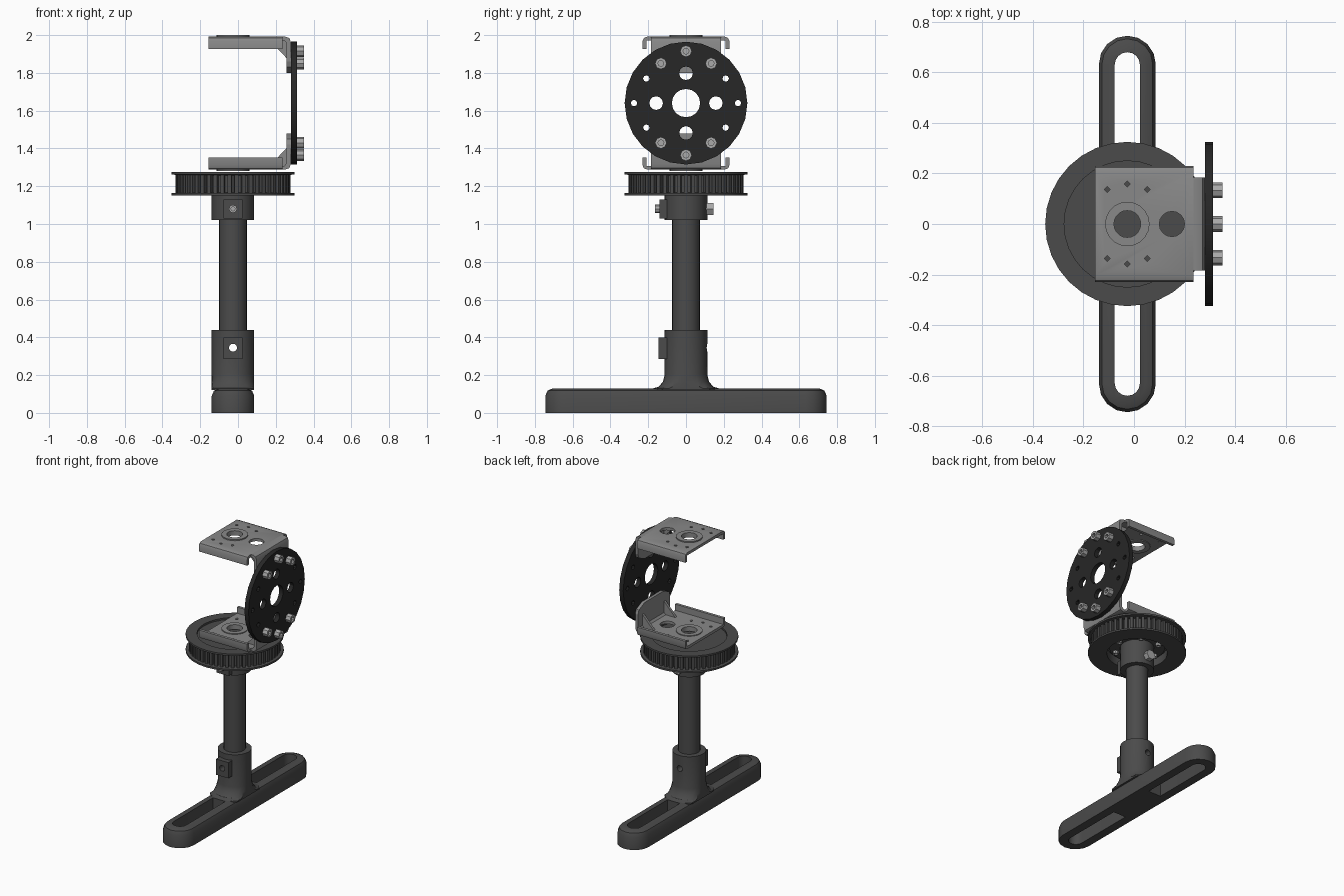
import bpy, bmesh, math
from mathutils import Vector

if "Cube" in bpy.data.objects:
    bpy.data.objects.remove(bpy.data.objects["Cube"])

CX = -0.0265   # x of the column axis
DZ = 1.64      # height of the disc centre


def material(name, v):
    m = bpy.data.materials.new(name)
    m.diffuse_color = (v, v, v, 1)
    m.use_nodes = True
    m.node_tree.nodes["Principled BSDF"].inputs["Base Color"].default_value = m.diffuse_color
    return m


DARK, BLACK = material("dark_metal", 0.07), material("black_metal", 0.02)
STEEL, LIGHT = material("bracket_metal", 0.25), material("bolt_metal", 0.4)


def loft(name, rings, mat, closed=False):
    """Skin a stack of equal-length rings; cap the ends unless closed."""
    bm = bmesh.new()
    vs = [[bm.verts.new(p) for p in ring] for ring in rings]
    n = len(rings[0])
    pairs = list(zip(vs, vs[1:])) + ([(vs[-1], vs[0])] if closed else [])
    for a, b in pairs:
        for i in range(n):
            j = (i + 1) % n
            bm.faces.new((a[i], a[j], b[j], b[i]))
    if not closed:
        bm.faces.new(vs[0])
        bm.faces.new(vs[-1])
    bmesh.ops.recalc_face_normals(bm, faces=bm.faces)
    me = bpy.data.meshes.new(name)
    bm.to_mesh(me)
    bm.free()
    me.materials.append(mat)
    ob = bpy.data.objects.new(name, me)
    bpy.context.collection.objects.link(ob)
    return smooth(ob)


def smooth(ob):
    ob.data.shade_smooth()
    ob.data.set_sharp_from_angle(angle=math.radians(30))
    return ob


def lathe(name, prof, base, axis, n, mat, closed=False):
    """Revolve (radius, distance) points round an axis from base."""
    q = Vector(axis).to_track_quat('Z', 'Y')
    rings = [[Vector(base) + q @ Vector((r * math.cos(math.tau * i / n), r * math.sin(math.tau * i / n), t))
              for i in range(n)] for r, t in prof]
    return loft(name, rings, mat, closed)


def rod(name, r, base, axis, length, n=16, mat=DARK):
    return lathe(name, [(r, 0), (r, length)], base, axis, n, mat)


def prism(name, pts, axis, a, b, mat):
    """Extrude a 2D outline along x (pts are y,z), y (x,z) or z (x,y)."""
    def put(p, t):
        c = list(p)
        c.insert('xyz'.index(axis), t)
        return c
    return loft(name, [[put(p, a) for p in pts], [put(p, b) for p in pts]], mat)


def box(name, x, y, z, mat):
    return prism(name, [(x[0], y[0]), (x[1], y[0]), (x[1], y[1]), (x[0], y[1])], 'z', *z, mat)


def join(name, obs):
    with bpy.context.temp_override(active_object=obs[0], object=obs[0],
                                   selected_objects=obs, selected_editable_objects=obs):
        bpy.ops.object.join()
    obs[0].name = name
    return obs[0]


def cut(ob, cutters):
    for c in cutters:
        m = ob.modifiers.new("cut", 'BOOLEAN')
        m.operation, m.solver, m.object = 'DIFFERENCE', 'EXACT', c
    dg = bpy.context.evaluated_depsgraph_get()
    me = bpy.data.meshes.new_from_object(ob.evaluated_get(dg))
    ob.modifiers.clear()
    ob.data = me
    for c in cutters:
        bpy.data.objects.remove(c)
    return smooth(ob)


def bolt(name, base, axis, r, h):
    return lathe(name, [(r, -0.02), (r, h), (r * .5, h), (r * .5, h * .4)], base, axis, 8, LIGHT)


# Base foot: rounded stadium with two long slots
def stadium(off, z):
    r, pts = 0.1125 - off, []
    for s in (1, -1):
        for i in range(9):
            a = math.pi * i / 8
            pts.append((CX + s * r * math.cos(a), s * (0.6325 + r * math.sin(a)), z))
    return pts


foot = loft("base_foot", [stadium(*p) for p in ((0, 0), (0, .09), (.012, .118), (.04, .13))], DARK)
slots = []
for s in (1, -1):
    arc = [(CX + .05 * math.cos(math.pi * i / 8), s * (.63 + .05 * math.sin(math.pi * i / 8))) for i in range(9)]
    slots.append(prism("slot", [(CX + .05, s * .18)] + arc + [(CX - .05, s * .18)], 'z', -.1, .3, DARK))
cut(foot, slots)

# Socket: flares into the foot along y only, with a drilled clamp boss
fillet = [(.175, .12), (.175, .13), (.145, .138), (.122, .165), (.1125, .205), (.1125, .44)]
socket = lathe("base_socket", fillet, (CX, 0, 0), (0, 0, 1), 24, DARK)
for v in socket.data.vertices:
    v.co.x = max(CX - .1125, min(CX + .1125, v.co.x))
boss = box("socket_boss", (CX - .05, CX + .05), (-.145, -.08), (.285, .4), DARK)
for ob in (socket, boss):
    cut(ob, [rod("drill", .021, (CX, -.3, .345), (0, 1, 0), .6)])

# Column tube and upper hub
rod("column_tube", .074, (CX, 0, .42), (0, 0, 1), .64, 20)
lathe("upper_hub", [(.1125, 1.02), (.1125, 1.195), (.185, 1.195), (.185, 1.22)],
      (CX, 0, 0), (0, 0, 1), 24, DARK)
box("hub_boss", (CX - .05, CX + .05), (-.14, -.06), (1.03, 1.13), DARK)
bolt("hub_bolt", (CX, -.14, 1.08), (0, -1, 0), .022, .025)
rod("hub_nut", .036, (CX, .09, 1.08), (0, 1, 0), .055, 6, LIGHT)
for i in range(6):
    a = math.tau * i / 6
    bolt(f"hub_flange_bolt_{i}", (CX + .15 * math.cos(a), .15 * math.sin(a), 1.195), (0, 0, -1), .02, .02)

# Toothed pulley with two flanges
lathe("pulley_body", [(.1, 1.262), (.25, 1.262), (.25, 1.275), (.325, 1.275), (.325, 1.262), (.28, 1.258),
                      (.28, 1.167), (.325, 1.163), (.325, 1.15), (.2, 1.15), (.2, 1.21), (.1, 1.21)],
      (CX, 0, 0), (0, 0, 1), 32, DARK)
teeth = []
N = 50
for i in range(N):
    a = math.tau * i / N
    pts = [(CX + r * math.cos(a + d), r * math.sin(a + d))
           for r, d in ((.27, -.042), (.304, -.033), (.304, .033), (.27, .042))]
    teeth.append(prism("tooth", pts, 'z', 1.16, 1.265, DARK))
join("pulley_teeth", teeth)


# Folded bracket; s = 1 is the upper one, s = -1 the lower mirror
def bracket(name, s):
    def Z(pts):
        return [(p, DZ + s * h) for p, h in pts]
    half = [(.21, .332), (.21, .287), (.23, .287), (.23, .328), (.223, .345), (.205, .352)]
    u = half + [(-y, h) for y, h in reversed(half)]
    plate = prism(name, Z(u), 'x', -.155, .235, STEEL)
    z0 = DZ - .5
    holes = [rod("h", .07, (CX, 0, z0), (0, 0, 1), 1), rod("h", .05, (.15, 0, z0), (0, 0, 1), 1)]
    for d in (60, 90, 120, 240, 270, 300):
        a = math.radians(d)
        holes.append(rod("h", .012, (CX + .158 * math.cos(a), .158 * math.sin(a), z0), (0, 0, 1), 1, 4))
    cut(plate, holes)
    bend = [(.225, .352), (.25, .352), (.272, .344), (.28, .322), (.28, .22),
            (.258, .22), (.258, .318), (.245, .332), (.225, .332)]
    parts = [plate, prism("bend", Z(bend), 'y', -.185, .185, STEEL),
             prism("tab", Z([(-.185, .22), (.185, .22), (.175, .19), (.11, .16), (-.11, .16), (-.175, .19)]),
                   'x', .258, .28, STEEL)]
    for y in (-.125, .125):
        parts.append(prism("gusset", Z([(.165, .335), (.26, .335), (.26, .235)]), 'y', y - .009, y + .009, STEEL))
    parts.append(lathe("collar", [(.088, .326), (.088, .36), (.053, .36), (.053, .326)],
                       (CX, 0, DZ), (0, 0, s), 20, STEEL, True))
    join(name, parts)


bracket("upper_bracket", 1)
bracket("lower_bracket", -1)

# Side disc with holes and bolts
disc = rod("side_disc", .325, (.28, 0, DZ), (1, 0, 0), .032, 24, BLACK)


def drill(r, y, z, n=12):
    return rod("drill", r, (.2, y, DZ + z), (1, 0, 0), .2, n, BLACK)


holes = [drill(.075, 0, 0, 16)]
for k in range(4):
    a = math.pi / 2 * k
    holes.append(drill(.036, .158 * math.cos(a), .158 * math.sin(a)))
for y, z in ((.275, 0), (-.275, 0), (.21, .13), (.21, -.13), (-.21, .13), (-.21, -.13)):
    holes.append(drill(.017, y, z, 8))
cut(disc, holes)
for i, (y, z) in enumerate(((0, .275), (.133, .21), (-.133, .21), (0, -.275), (.133, -.21), (-.133, -.21))):
    bolt(f"disc_bolt_{i}", (.312, y, DZ + z), (1, 0, 0), .031, .038)
